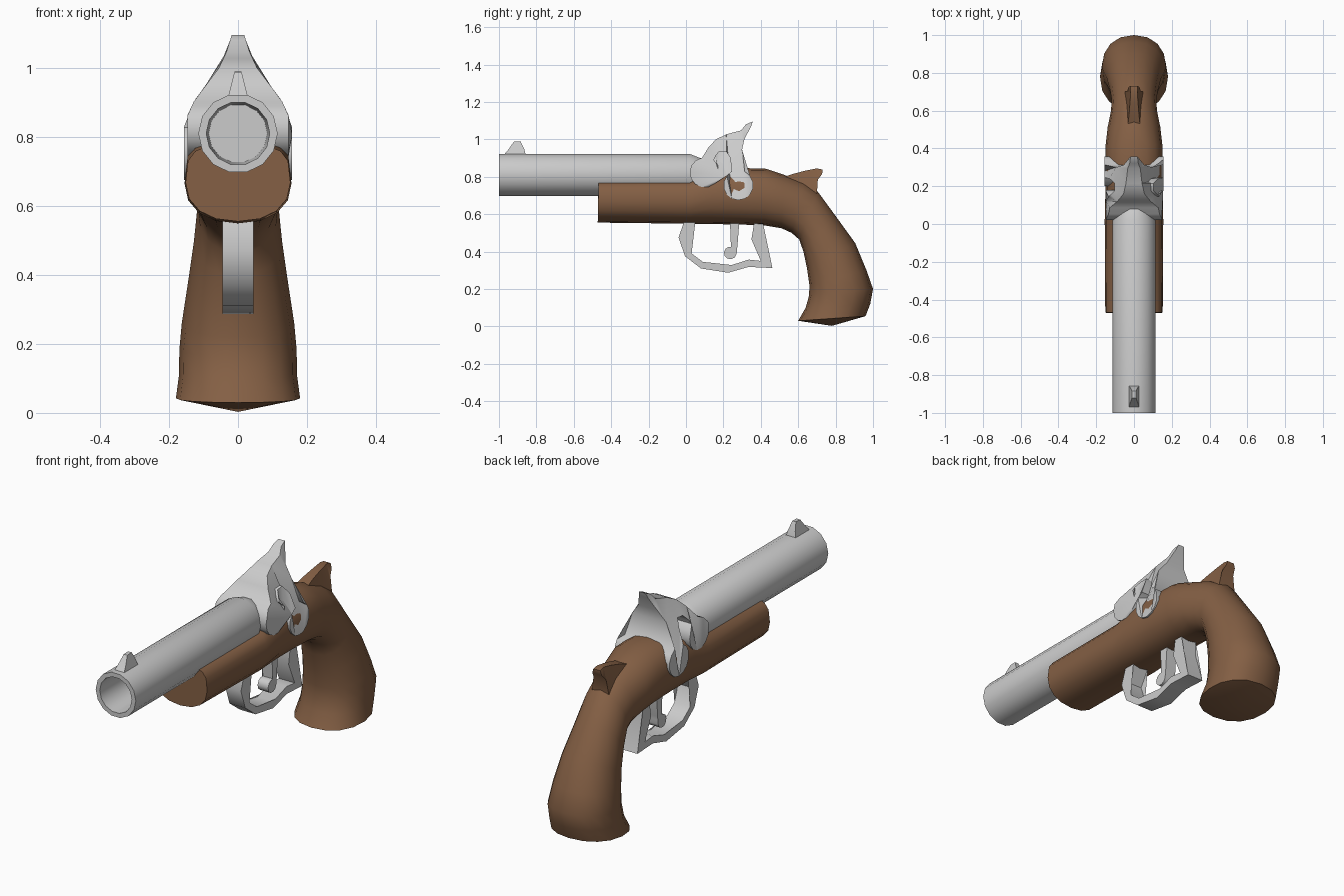
import bpy, bmesh, math
from mathutils import Vector

if "Cube" in bpy.data.objects:
    bpy.data.objects.remove(bpy.data.objects["Cube"])

wood = bpy.data.materials.new("wood")
wood.diffuse_color = (0.23, 0.115, 0.058, 1)
wood.use_nodes = True
wood.node_tree.nodes["Principled BSDF"].inputs["Base Color"].default_value = wood.diffuse_color


def finish(name, bm, mat=None, angle=40):
    bmesh.ops.recalc_face_normals(bm, faces=bm.faces)
    me = bpy.data.meshes.new(name)
    bm.to_mesh(me)
    bm.free()
    ob = bpy.data.objects.new(name, me)
    bpy.context.collection.objects.link(ob)
    if mat:
        me.materials.append(mat)
    bpy.ops.object.select_all(action='DESELECT')
    ob.select_set(True)
    bpy.context.view_layer.objects.active = ob
    bpy.ops.object.shade_smooth_by_angle(angle=math.radians(angle))
    return ob


def loft(name, rings, start, end, mat=None, angle=40):
    """Skin rings of points; each end closes on a centre point."""
    bm = bmesh.new()
    vs = [[bm.verts.new(p) for p in r] for r in rings]
    n = len(vs[0])
    for a, b in zip(vs, vs[1:]):
        for i in range(n):
            j = (i + 1) % n
            bm.faces.new((a[i], a[j], b[j], b[i]))
    for ring, tip in ((vs[0], start), (vs[-1], end)):
        t = bm.verts.new(tip)
        for i in range(n):
            bm.faces.new((ring[i], ring[(i + 1) % n], t))
    return finish(name, bm, mat, angle)


def slab(name, outline, half, mat=None, angle=40):
    """Side profile (y, z) extruded across x; half(y, z) gives the half width."""
    bm = bmesh.new()
    left = [bm.verts.new((-half(y, z), y, z)) for y, z in outline]
    right = [bm.verts.new((half(y, z), y, z)) for y, z in outline]
    n = len(outline)
    for i in range(n):
        j = (i + 1) % n
        bm.faces.new((left[i], left[j], right[j], right[i]))
    caps = [bm.faces.new(left), bm.faces.new(right)]
    bmesh.ops.triangulate(bm, faces=caps)
    return finish(name, bm, mat, angle)


def arc(cy, cz, r, a0, a1, n):
    return [(cy + r * math.cos(math.radians(a0 + (a1 - a0) * i / (n - 1))),
             cz + r * math.sin(math.radians(a0 + (a1 - a0) * i / (n - 1)))) for i in range(n)]


def ramp(table):
    """Piecewise linear half width by height."""
    def f(y, z):
        for (z0, w0), (z1, w1) in zip(table, table[1:]):
            if z <= z1:
                t = max(0, (z - z0) / (z1 - z0))
                return w0 + (w1 - w0) * t
        return table[-1][1]
    return f


# Barrel with hollow bore and tapered breech
N = 14
profile = [(0.085, -0.65), (0.092, -1.0), (0.115, -1.0), (0.115, 0.02), (0.095, 0.07), (0.06, 0.17)]
loft("barrel", [[(r * math.sin(2 * math.pi * (i + .5) / N), y, 0.81 + r * math.cos(2 * math.pi * (i + .5) / N))
                 for i in range(N)] for r, y in profile],
     (0, -0.65, 0.81), (0, 0.17, 0.81))

# Front sight
slab("front_sight", [(-.98, .91), (-.95, .945), (-.92, .988), (-.885, .99), (-.865, .95), (-.855, .91)],
     ramp([(.91, .03), (.99, .01)]))

# Stock and grip: top y, z, bottom y, z, half width, top squareness
sections = [
    (-.467, .78, -.472, .555, .152, .6), (.02, .78, .02, .549, .155, .6),
    (.14, .835, .14, .547, .152, .75), (.28, .846, .28, .545, .15, .8),
    (.42, .845, .42, .54, .15, .85), (.52, .812, .51, .525, .139, 1),
    (.63, .77, .565, .50, .122, 1), (.705, .72, .605, .465, .118, 1),
    (.80, .59, .628, .40, .128, 1), (.905, .445, .647, .31, .145, 1),
    (.965, .30, .66, .22, .163, .95), (1.0, .20, .658, .165, .17, .9),
    (.985, .12, .64, .10, .171, .9), (.96, .055, .60, .03, .18, .9)]
rings = []
for ty, tz, by, bz, w, e in sections:
    top, bot = Vector((0, ty, tz)), Vector((0, by, bz))
    ring = []
    for i in range(16):
        a = 2 * math.pi * i / 16
        c, s = math.cos(a), math.sin(a)
        k = e if s > 0 else 0.9
        p = (top + bot) / 2 + (top - bot) / 2 * math.copysign(abs(s) ** k, s)
        p.x = w * math.copysign(abs(c) ** k, c)
        ring.append(p)
    rings.append(ring)
loft("stock_and_grip", rings, (0, -.47, .67), (0, .78, .003), wood, 45)

# Wooden spur behind the stock
slab("stock_spur", [(.50, .79), (.57, .815), (.64, .833), (.70, .845), (.73, .838), (.728, .815),
                    (.705, .785), (.70, .71), (.60, .72)],
     ramp([(.70, .05), (.79, .035), (.85, .016)]), wood, 60)

# Forked hammer: two rounded feet joined in an arch with a thumb spur
hammer = ([(.295, 1.048), (.215, 1.027), (.16, 1.0), (.12, .957)]
          + arc(.10, .823, .08, 100, 415, 13)
          + [(.155, .91), (.175, .935), (.215, .938), (.24, .90)]
          + arc(.28, .755, .08, 115, 425, 13)
          + [(.30, .945), (.312, 1.0), (.348, 1.07), (.357, 1.096), (.32, 1.08)])
width = ramp([(.675, .157), (.84, .157), (.905, .127), (1.0, .055), (1.05, .032), (1.096, .018)])
slab("hammer", hammer, lambda y, z: min(width(y, z), .147 if y < .19 else 1), None, 50)

# Trigger guard with pointed rear
slab("trigger_guard",
     [(-.01, .56), (-.04, .475), (-.005, .375), (.08, .31), (.225, .287), (.335, .318), (.462, .312),
      (.41, .475), (.41, .56), (.365, .56), (.35, .465), (.40, .35), (.335, .357), (.225, .322),
      (.09, .345), (.03, .39), (.0, .475), (.05, .56)],
     lambda y, z: .045, None, 45)

# Trigger with rounded tip
slab("trigger", [(.235, .56), (.247, .42)] + arc(.237, .393, .034, 70, 385, 10)
     + [(.275, .43), (.285, .56)], lambda y, z: .03, None, 45)
